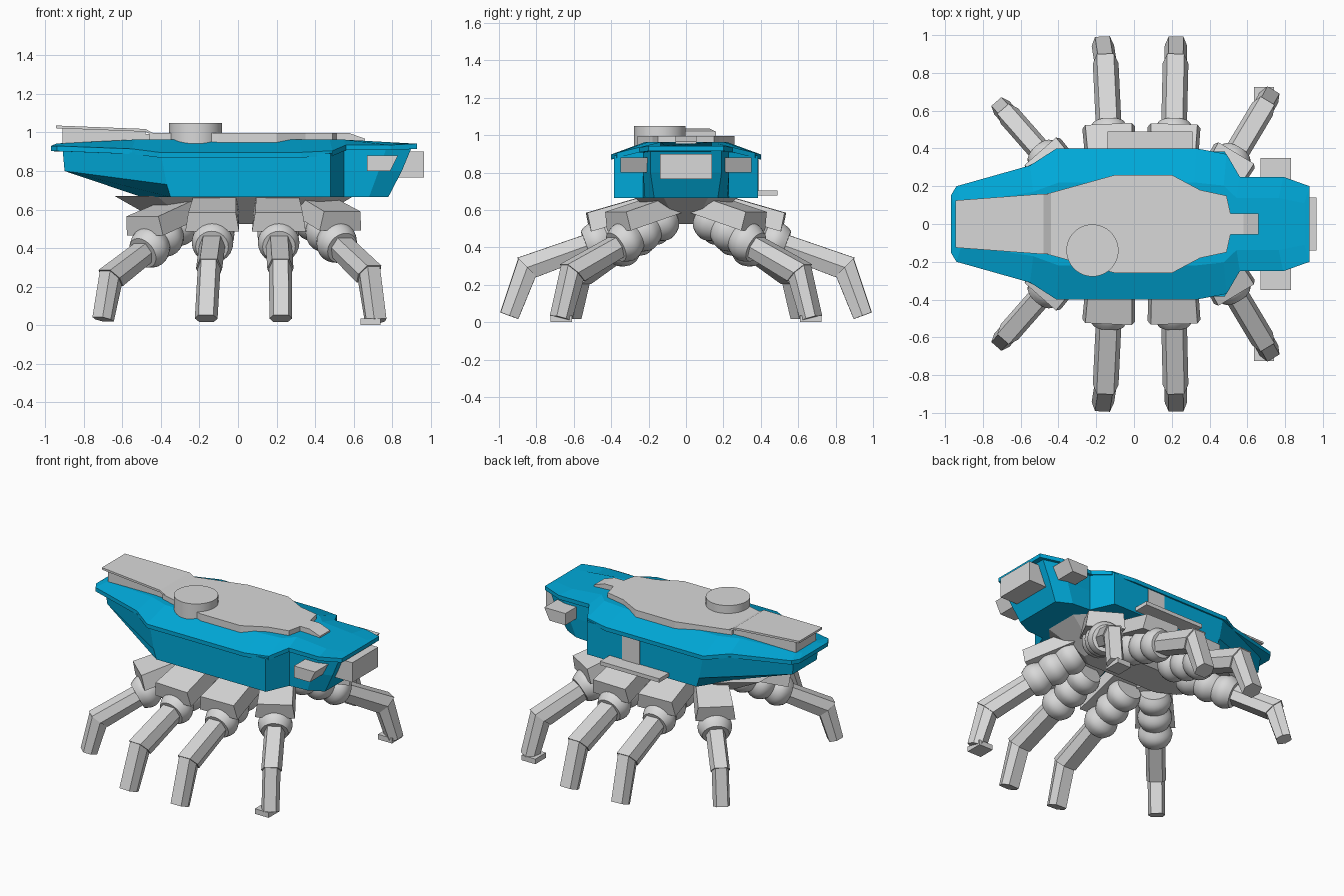
import bpy, bmesh, math
from mathutils import Vector

if "Cube" in bpy.data.objects:
    bpy.data.objects.remove(bpy.data.objects["Cube"])


def material(name, rgb):
    m = bpy.data.materials.new(name)
    m.use_nodes = True
    m.diffuse_color = (*rgb, 1)
    m.node_tree.nodes["Principled BSDF"].inputs["Base Color"].default_value = (*rgb, 1)
    return m


BLUE = material("hull blue", (0, 0.4, 0.7))
GREY = material("machine grey", (0.69, 0.69, 0.69))


def loft(name, rings, mat, smooth=False):
    """Join rings of equal length into a closed solid."""
    bm = bmesh.new()
    rows = [[bm.verts.new(p) for p in ring] for ring in rings]
    n = len(rows[0])
    for a, b in zip(rows, rows[1:]):
        for i in range(n):
            j = (i + 1) % n
            bm.faces.new((a[i], a[j], b[j], b[i]))
    bm.faces.new(rows[0][::-1])
    bm.faces.new(rows[-1])
    bmesh.ops.recalc_face_normals(bm, faces=bm.faces)
    me = bpy.data.meshes.new(name)
    bm.to_mesh(me)
    bm.free()
    me.materials.append(mat)
    ob = bpy.data.objects.new(name, me)
    bpy.context.collection.objects.link(ob)
    if smooth:
        bpy.ops.object.select_all(action="DESELECT")
        ob.select_set(True)
        bpy.context.view_layer.objects.active = ob
        bpy.ops.object.shade_smooth_by_angle(angle=math.radians(50))
    return ob


def mirrored(half):
    """Close a half outline of (x, y, z) across the y = 0 plane."""
    return half + [(x, -y, z) for x, y, z in reversed(half)]


def sections(name, stations, mat):
    """Loft rectangular sections given as (x, half width, bottom, top)."""
    loft(name, [[(x, -w, lo), (x, w, lo), (x, w, hi), (x, -w, hi)]
                for x, w, lo, hi in stations], mat)


def box(name, x0, x1, y0, y1, z0, z1, mat):
    loft(name, [[(x0, y0, z), (x1, y0, z), (x1, y1, z), (x0, y1, z)] for z in (z0, z1)], mat)


def ring(c, d, r, sides):
    side = Vector((0, 0, 1)).cross(d).normalized()
    up = d.cross(side).normalized()
    return [c + r * (side * math.cos(t) + up * math.sin(t))
            for t in (2 * math.pi * i / sides for i in range(sides))]


# Hull sides, with the undercut bow and sloped stern
hull_rings = [
    [(-.5, .15, .665), (-.35, .385, .665), (.48, .385, .665),
     (.55, .23, .665), (.68, .22, .665), (.78, .17, .665)],
    [(-.9, .13, .8), (-.37, .385, .73), (.48, .385, .8),
     (.55, .23, .8), (.73, .23, .8), (.85, .19, .8)],
    [(-.91, .14, .91), (-.4, .385, .89), (.48, .385, .89),
     (.55, .23, .92), (.77, .23, .92), (.9, .19, .92)],
]
loft("hull", [mirrored(r) for r in hull_rings], BLUE)

# Overhanging deck that rises toward the middle
rim = [(-.97, .15, .93), (-.94, .2, .93), (-.55, .31, .915), (-.41, .4, .897),
       (.33, .4, .897), (.49, .37, .905), (.56, .25, .935), (.79, .25, .935), (.93, .2, .942)]
loft("deck", [mirrored([(x, y, z - .027) for x, y, z in rim]),
              mirrored(rim),
              mirrored([(x * .97, y * .55, .943 + .02 * (abs(x) < .6)) for x, y, z in rim])], BLUE)

# Raised superstructure on the deck
house = [(-.46, .16), (-.1, .26), (.2, .26), (.35, .18), (.49, .15), (.51, .06)]
loft("superstructure", [mirrored([(x, y, z) for x, y in house]) for z in (.92, .996)], GREY)
sections("stern_ramp", [(.5, .055, .92, .996), (.58, .055, .92, .996), (.66, .055, .92, .967)], GREY)
sections("bow_house", [(-.91, .11, .92, 1.03), (-.45, .145, .92, .99)], GREY)
sections("bow_house_rear", [(-.7, .12, .92, 1.02), (-.48, .145, .92, 1.01)], GREY)
sections("bow_lid", [(-.945, .125, 1.022, 1.036), (-.48, .16, 1.004, 1.018),
                     (-.44, .16, .982, .996)], GREY)
loft("turret", [ring(Vector((-.22, -.14, z)), Vector((.0001, 0, 1)), .138, 40)
                for z in (.94, 1.05)], GREY, True)

# Stern box and side sponsons
box("stern_box", .8, .965, -.14, .14, .765, .9, GREY)
for s, tag in ((1, "back"), (-1, "front")):
    loft("sponson_" + tag,
         [[(.67, y * s, .8), (.79, y * s, .8), (.83, y * s, .88), (.67, y * s, .88)]
          for y in (.2, .35)], GREY)

# Boarding door and step on the back side
box("door", .08, .21, .38, .391, .69, .87, GREY)
box("boarding_step", -.14, .31, .37, .49, .677, .703, GREY)

# Belly that tapers below the hull
belly = [(-.64, .12), (-.42, .28), (.45, .28), (.6, .12)]
loft("belly", [mirrored([(x * .6, y * .4, .525) for x, y in belly]),
               mirrored([(x, y, .67) for x, y in belly])], GREY)


def leg(tag, root, knee, tip, hip_width, size):
    root, knee, tip = Vector(root), Vector(knee), Vector(tip)
    d, e = (knee - root).normalized(), (tip - knee).normalized()
    flat = Vector((d.x, d.y, 0)).normalized()
    side = Vector((0, 0, 1)).cross(d).normalized()

    # Six-sided leg with a mitred knee and a slimmer shin
    def cross(c, axis, scale, stretch=1):
        up = axis.cross(side).normalized() * stretch
        return [c + scale * size * (side * a + up * b) for a, b in
                ((.068, 0), (.045, .058), (-.045, .058), (-.068, 0), (-.045, -.058), (.045, -.058))]
    mitre = (d + e).normalized()
    loft("leg_" + tag, [cross(root, d, 1), cross(knee, mitre, 1, 1.25),
                        cross(knee, mitre, .87, 1.3), cross(tip, e, .87)], GREY)

    # Ribbed flexible joint
    steps, bulges = 24, 3
    profile = [(.37 * k / steps - .26, .085 + .023 * abs(math.sin(math.pi * bulges * k / steps)))
               for k in range(steps + 1)]
    loft("flex_joint_" + tag, [ring(root + d * s, d, r, 24) for s, r in profile], GREY, True)

    # Hip cover, sloping outward over the joint
    cap = []
    for out, top, w in ((-.24, .215, .88), (.1, .15, 1)):
        c = root + flat * out
        c.z = root.z + top - out * .1
        h = side * hip_width / 2 * w
        drop = Vector((0, 0, -.1)) - flat * .02
        cap.append([c - h * .88, c + h * .88, c + h + drop, c - h + drop])
    loft("hip_cover_" + tag, cap, GREY)


# Four legs per side
legs = {
    "bow": ((-.43, .31, .425), (-.66, .572, .245), (-.7, .615, .03), .25, .9),
    "mid_bow": ((-.13, .43, .445), (-.15, .85, .293), (-.165, .945, .035), .28, 1),
    "mid_stern": ((.21, .43, .445), (.22, .85, .293), (.222, .945, .035), .28, 1),
    "stern": ((.49, .29, .45), (.68, .608, .265), (.715, .67, .02), .25, .95),
}
for s, end in ((1, "back"), (-1, "front")):
    for tag, (*points, width, size) in legs.items():
        leg(tag + "_" + end, *[(x, y * s, z) for x, y, z in points], width, size)
    y0, y1 = sorted((.61 * s, .725 * s))
    box("toe_plate_" + end, .635, .74, y0, y1, 0, .035, GREY)
